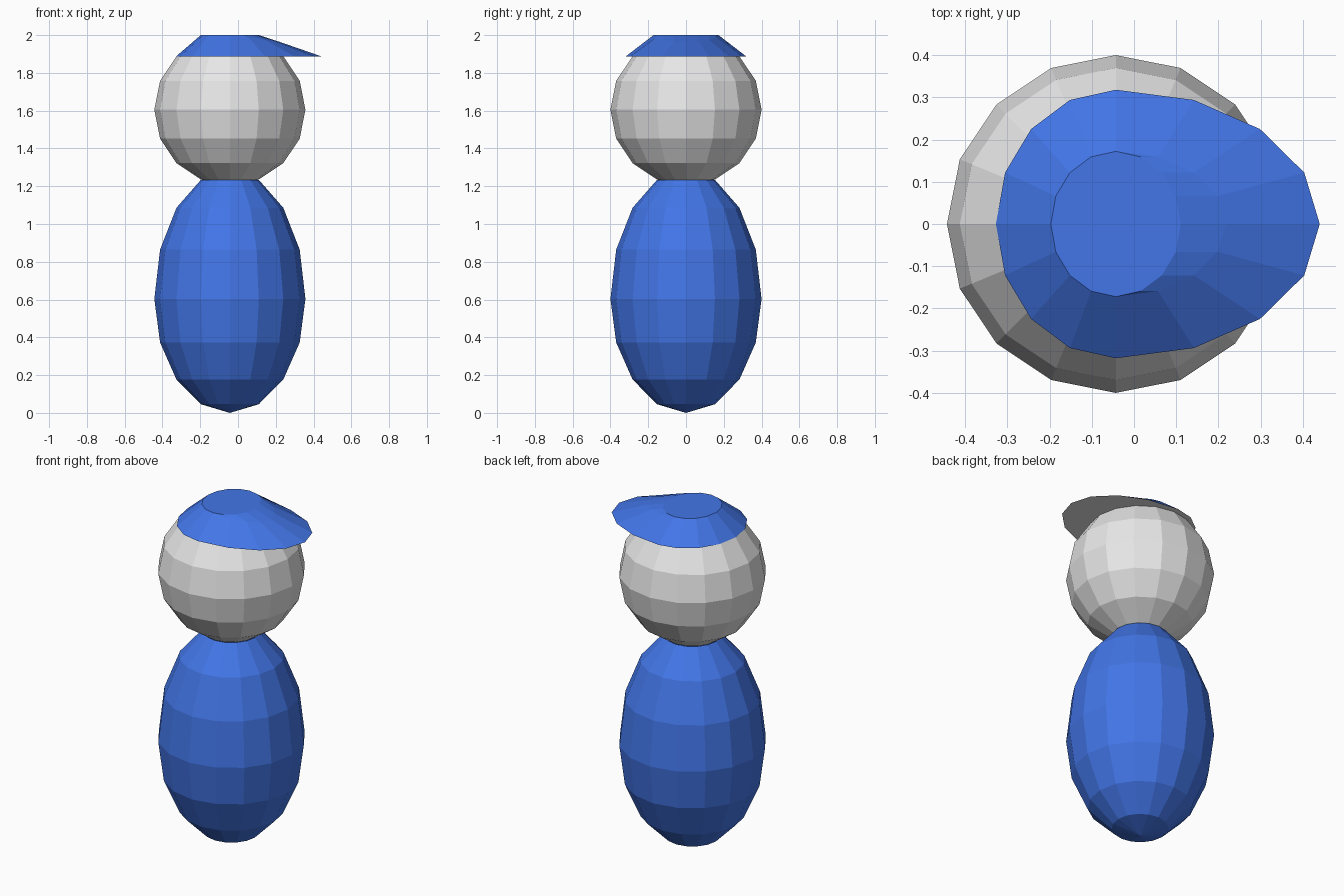
import bpy, bmesh
from math import sin, cos, pi

cube = bpy.data.objects.get("Cube")
if cube:
    bpy.data.objects.remove(cube)

SIDES = 16
CX = -0.043          # the body axis, offset because of the brim
RADIUS = 0.4
RIM_Z, TOP_Z = 1.888, 2.0


def material(name, color):
    m = bpy.data.materials.new(name)
    m.use_nodes = True
    m.diffuse_color = color
    m.node_tree.nodes["Principled BSDF"].inputs["Base Color"].default_value = color
    return m


blue = material("blue", (0.055, 0.18, 0.8, 1))
grey = material("light grey", (0.8, 0.8, 0.8, 1))


def loft(name, rings, mats, cap_start=False, cap_end=False):
    """Skin a stack of rings, each given as a function of the angle."""
    bm = bmesh.new()
    loops = [[bm.verts.new(ring(2 * pi * i / SIDES)) for i in range(SIDES)]
             for ring in rings]
    for a, b in zip(loops, loops[1:]):
        for i in range(SIDES):
            j = (i + 1) % SIDES
            bm.faces.new((a[i], a[j], b[j], b[i]))
    if cap_start:
        bm.faces.new(loops[0][::-1])
    if cap_end:
        bm.faces.new(loops[-1])
    bmesh.ops.remove_doubles(bm, verts=bm.verts, dist=0.0005)
    bmesh.ops.recalc_face_normals(bm, faces=bm.faces)
    # Flat downward faces take the second material, if there is one
    for f in bm.faces:
        if len(mats) > 1 and f.normal.z < -0.9:
            f.material_index = 1
    mesh = bpy.data.meshes.new(name)
    bm.to_mesh(mesh)
    bm.free()
    for m in mats:
        mesh.materials.append(m)
    ob = bpy.data.objects.new(name, mesh)
    bpy.context.collection.objects.link(ob)
    return ob


def circle(r, z):
    return lambda a: (CX + r * cos(a), r * sin(a), z)


def globe(center, low, high, first, last):
    """Latitude rings of an egg with separate lower and upper heights."""
    rings = []
    for k in range(first, last + 1):
        lat = k * pi / 8
        height = high if k > 0 else low
        rings.append(circle(RADIUS * cos(lat), center + height * sin(lat)))
    return rings


# Egg-shaped body, open where it meets the head
loft("body", globe(0.603, 0.603, 0.683, -4, 3), [blue])

# Round head, ending under the cap
loft("head", globe(1.605, RADIUS, RADIUS, -4, 3), [grey], cap_end=True)


# Cap: rim stretched into a brim on +x, bent shoulder, flat crown
def rim(a):
    reach = 0.483 if cos(a) > 0 else 0.284
    return (CX + reach * cos(a), 0.318 * sin(a), RIM_Z)


def crown(a):
    return (CX + 0.154 * cos(a), 0.172 * sin(a), TOP_Z)


def shoulder(a):
    x, y, z = crown(a)
    push = max(0, cos(a))
    return (x + 0.107 * push, y, z - 0.035 * push)


loft("cap", [rim, shoulder, crown], [blue, grey], cap_start=True, cap_end=True)
